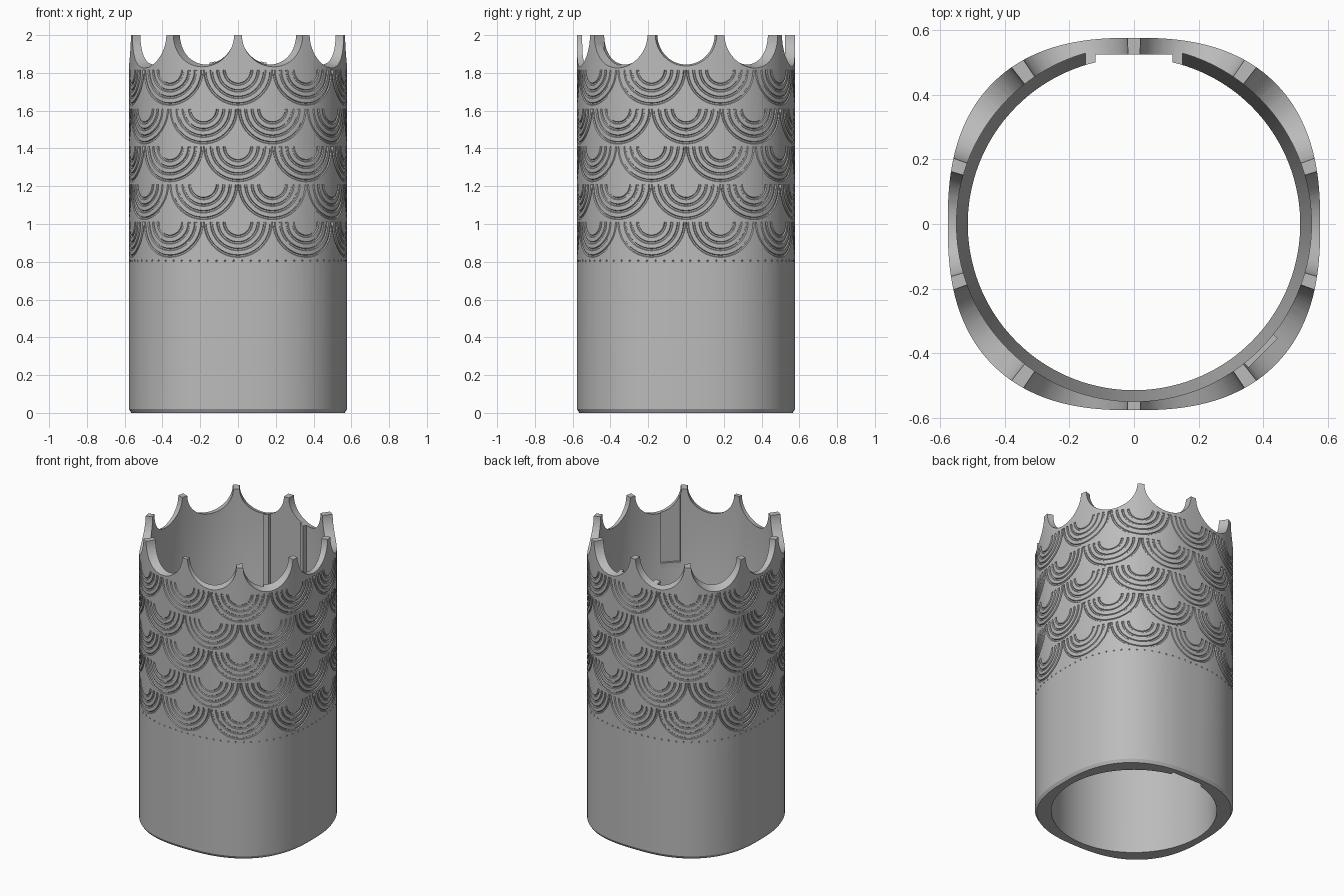
import bpy, bmesh, math
from mathutils import Matrix, Vector

if "Cube" in bpy.data.objects:
    bpy.data.objects.remove(bpy.data.objects["Cube"])

HALF, POWER, COUNT = 0.577, 2.5, 10
STEP = math.tau / COUNT

grey = bpy.data.materials.new("plain grey")
grey.use_nodes = True
colour = (0.5, 0.5, 0.5, 1)
grey.diffuse_color = colour
grey.node_tree.nodes["Principled BSDF"].inputs["Base Color"].default_value = colour


def radius(a):
    """Distance from the axis to the rounded-square outer wall."""
    c, s = abs(math.cos(a)), abs(math.sin(a))
    return HALF * (c ** POWER + s ** POWER) ** (-1 / POWER)


def make(name, bm):
    bmesh.ops.recalc_face_normals(bm, faces=bm.faces)
    mesh = bpy.data.meshes.new(name)
    bm.to_mesh(mesh)
    bm.free()
    mesh.materials.append(grey)
    ob = bpy.data.objects.new(name, mesh)
    bpy.context.collection.objects.link(ob)
    return ob


def skin(bm, rings):
    """Closed solid through a list of point rings."""
    loops = [[bm.verts.new(p) for p in ring] for ring in rings]
    n = len(loops[0])
    for lo, hi in zip(loops, loops[1:]):
        for i in range(n):
            j = (i + 1) % n
            bm.faces.new((lo[i], lo[j], hi[j], hi[i]))
    bm.faces.new(loops[0][::-1])
    bm.faces.new(loops[-1])


def turned(name, profile, shape, sides=160):
    """Solid from (size, z) pairs; shape gives the radius by angle."""
    bm = bmesh.new()
    angles = [math.tau * i / sides for i in range(sides)]
    skin(bm, [[(shape(a, r) * math.cos(a), shape(a, r) * math.sin(a), z)
               for a in angles] for r, z in profile])
    return make(name, bm)


def box(name, centre, size, turn=0):
    bm = bmesh.new()
    place = Matrix.Translation(centre) @ Matrix.Rotation(turn, 4, 'Z')
    bmesh.ops.create_cube(bm, size=1, matrix=place @ Matrix.Diagonal((*size, 1)))
    return make(name, bm)


def cut(target, cutter):
    mod = target.modifiers.new("cut", 'BOOLEAN')
    mod.operation, mod.solver, mod.object = 'DIFFERENCE', 'EXACT', cutter
    bpy.context.view_layer.objects.active = target
    bpy.ops.object.modifier_apply(modifier=mod.name)
    bpy.data.objects.remove(cutter)


def circle(a, r):
    return r


# Outer sleeve with a chamfered foot
sleeve = turned("scaled_sleeve", [(0.012, 0), (0, 0.02), (0, 2)],
                lambda a, inset: radius(a) - inset)

# Scale pattern: rows of concentric half-ring grooves, alternately staggered
bm = bmesh.new()
GROOVE, SEGMENTS = 0.007, 22
for row, top in enumerate((1.815, 1.61, 1.41, 1.21, 1.01)):
    for k in range(COUNT):
        mid = math.pi / 2 + (k + row % 2 / 2) * STEP
        for ring in (0.18, 0.145, 0.11, 0.075):
            sections = []
            for i in range(SEGMENTS + 1):
                t = math.pi * i / SEGMENTS
                section = []
                for j in range(6):
                    b = math.tau * j / 6
                    rr = ring + GROOVE * math.cos(b)
                    a = mid + rr * math.cos(t) / 0.597
                    r = radius(a) + GROOVE * math.sin(b)
                    section.append((r * math.cos(a), r * math.sin(a),
                                    top - rr * math.sin(t)))
                sections.append(section)
            skin(bm, sections)
# Row of tiny pits under the pattern
for k in range(COUNT * 8):
    a = (k + 0.5) * STEP / 8
    r = radius(a)
    bmesh.ops.create_icosphere(bm, subdivisions=1, radius=0.006, matrix=Matrix.Translation(
        (r * math.cos(a), r * math.sin(a), 0.805)))
cut(sleeve, make("groove_cutter", bm))

# Bore, with a wider upper part that spares a pad at the back
cut(sleeve, turned("bore_cutter", [(0.515, -0.1), (0.515, 2.1)], circle))
upper = turned("upper_bore_cutter", [(0.50, 1.1), (0.55, 1.45), (0.55, 2.1)], circle)
cut(upper, box("pad_keeper", (0, 0.5, 1.5), (0.30, 0.4, 2)))
cut(sleeve, upper)

# Slot down the back pad, and a shallow pocket in the front corner
cut(sleeve, box("slot_cutter", (0, 0.425, 1), (0.24, 0.2, 2.4)))
cut(sleeve, box("pocket_cutter", (0.378, -0.378, 1.82), (0.06, 0.125, 0.64), -math.pi / 4))

# Scalloped rim: cone cuts leave ten points
FLARE, NEAR, FAR = 0.2865, 0.4, 0.75
bm = bmesh.new()
for k in range(COUNT):
    a = math.pi / 2 + (k + 0.5) * STEP
    out = Vector((math.cos(a), math.sin(a), 0))
    place = Matrix.Translation(out * (NEAR + FAR) / 2 + Vector((0, 0, 2.002)))
    bmesh.ops.create_cone(bm, cap_ends=True, segments=64, radius1=NEAR * FLARE,
                          radius2=FAR * FLARE, depth=FAR - NEAR,
                          matrix=place @ out.to_track_quat('Z', 'Y').to_matrix().to_4x4())
cut(sleeve, make("scallop_cutter", bm))

# Smooth walls, crisp edges
bpy.ops.object.select_all(action='DESELECT')
sleeve.select_set(True)
bpy.context.view_layer.objects.active = sleeve
bpy.ops.object.shade_smooth_by_angle(angle=math.radians(30))
